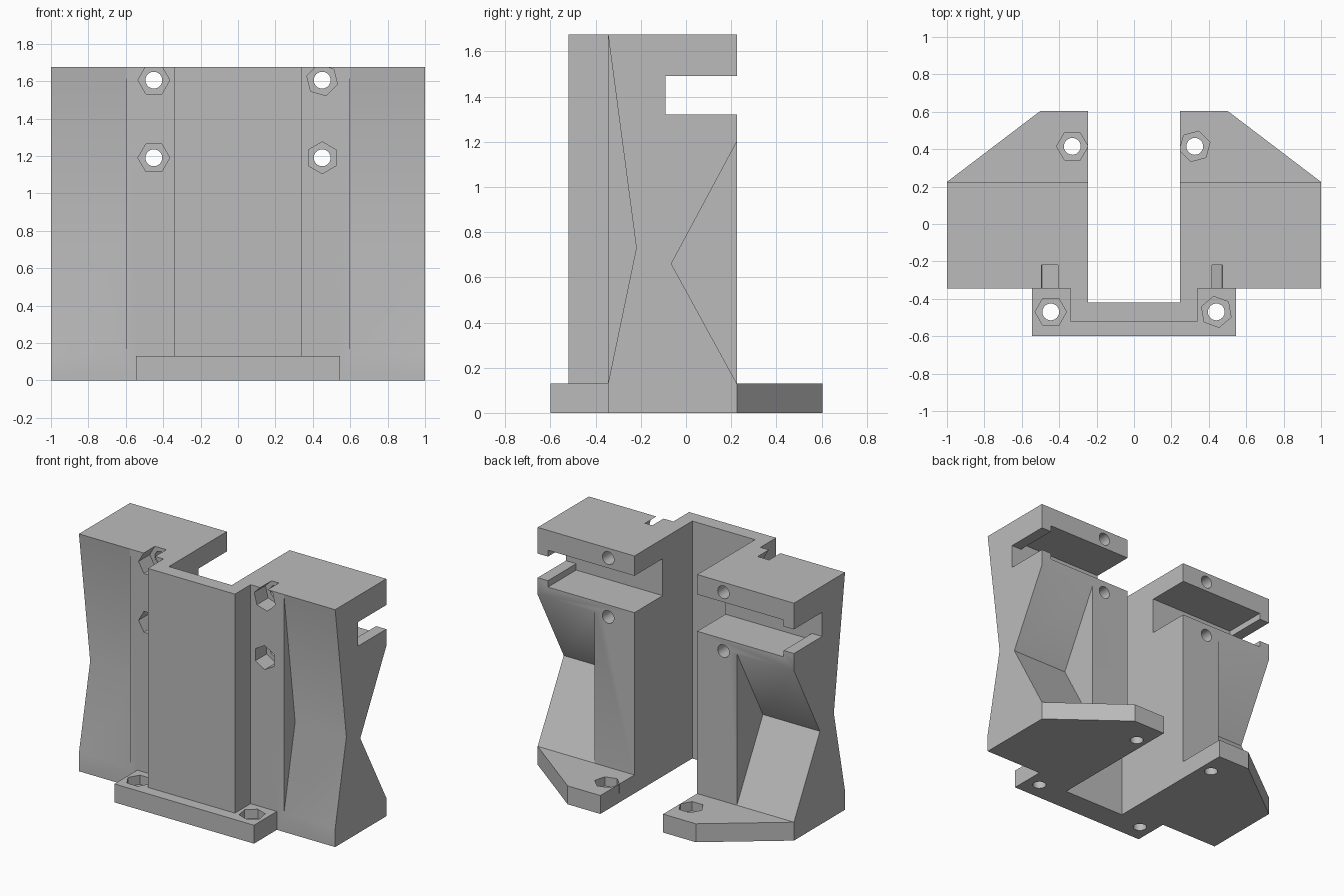
import bpy, bmesh, math
from mathutils import Matrix, Vector

cube = bpy.data.objects.get("Cube")
if cube:
    bpy.data.objects.remove(cube, do_unlink=True)

TOP, BASE = 1.675, 0.13

grey = bpy.data.materials.new("plain grey")
grey.use_nodes = True
grey.diffuse_color = (0.5, 0.5, 0.5, 1)
grey.node_tree.nodes["Principled BSDF"].inputs["Base Color"].default_value = (0.5, 0.5, 0.5, 1)


def prism(name, profile, start, end, axis="Z"):
    """Extrude a closed 2D profile along z (xy points) or along x (yz points)."""
    bm = bmesh.new()
    place = (lambda p, t: (p[0], p[1], t)) if axis == "Z" else (lambda p, t: (t, p[0], p[1]))
    face = bm.faces.new([bm.verts.new(place(p, start)) for p in profile])
    ext = bmesh.ops.extrude_face_region(bm, geom=[face])
    move = Vector(place((0, 0), end - start))
    bmesh.ops.translate(bm, vec=move, verts=[g for g in ext["geom"] if isinstance(g, bmesh.types.BMVert)])
    bmesh.ops.recalc_face_normals(bm, faces=bm.faces)
    return finish(name, bm)


def finish(name, bm):
    mesh = bpy.data.meshes.new(name)
    bm.to_mesh(mesh)
    bm.free()
    mesh.materials.append(grey)
    ob = bpy.data.objects.new(name, mesh)
    bpy.context.collection.objects.link(ob)
    return ob


def rod(name, sides, radius, centre, length, axis, turn=0):
    """Round or hexagonal rod along y or z; turn sets the first corner's angle."""
    bm = bmesh.new()
    m = Matrix.Rotation(math.radians(turn), 4, "Z")
    if axis == "Y":
        m = Matrix.Rotation(math.radians(90), 4, "X") @ m
    ring = [(radius * math.cos(a), radius * math.sin(a))
            for a in (2 * math.pi * i / sides for i in range(sides))]
    ob = prism(name, ring, -length / 2, length / 2)
    ob.data.transform(Matrix.Translation(centre) @ m)
    bm.free()
    return ob


def combine(target, other, operation):
    mod = target.modifiers.new(operation.lower(), "BOOLEAN")
    mod.operation, mod.object, mod.solver = operation, other, "EXACT"
    bpy.context.view_layer.objects.active = target
    bpy.ops.object.modifier_apply(modifier=mod.name)
    bpy.data.objects.remove(other, do_unlink=True)


def mirrored(half):
    """Complete a right-hand outline with its left-hand copy."""
    return half + [(-x, y) for x, y in reversed(half)]


# Upright body with the open channel at the back
body = prism("bracket_body", mirrored([
    (0.34, -0.52), (0.34, -0.345), (1, -0.345), (1, 0.225),
    (0.245, 0.225), (0.245, -0.42)]), 0, TOP)

# Base plate with front flange and chamfered rear feet
base = prism("base_plate", mirrored([
    (0.545, -0.6), (0.545, -0.345), (1, -0.345), (1, 0.225),
    (0.5, 0.605), (0.245, 0.605), (0.245, -0.42)]), 0, BASE)
combine(body, base, "UNION")

for side in (-1, 1):
    # V-shaped reliefs at front and back of each outer wing
    front_v = [(-0.345, BASE), (-0.22, 0.73), (-0.345, TOP), (-0.5, TOP), (-0.5, BASE)]
    back_v = [(0.225, BASE), (-0.065, 0.66), (0.225, 1.2), (0.4, 1.2), (0.4, BASE)]
    combine(body, prism("front_relief", front_v, side * 0.6, side * 1.1, "X"), "DIFFERENCE")
    combine(body, prism("back_relief", back_v, side * 0.555, side * 1.1, "X"), "DIFFERENCE")

    # Rear slot, narrower at the outer lip
    for outer, low, high in ((0.92, 1.275, 1.535), (1.1, 1.32, 1.49)):
        slot = [(-0.09, low), (0.4, low), (0.4, high), (-0.09, high)]
        combine(body, prism("slot", slot, side * 0.15, side * outer, "X"), "DIFFERENCE")

    # Clamp screw holes with hexagonal nut pockets in the front
    for z, turn in ((1.605, 44 if side > 0 else 0), (1.19, 30 if side > 0 else 0)):
        x = side * 0.45
        combine(body, rod("nut_pocket", 6, 0.085, (x, -0.345, z), 0.25, "Y", turn), "DIFFERENCE")
        combine(body, rod("screw_hole", 24, 0.045, (x, 0, z), 1.4, "Y"), "DIFFERENCE")

# Mounting holes with nut pockets in the base
for x, y, turn in ((-0.445, -0.47, 0), (0.44, -0.47, -20), (-0.33, 0.415, 0), (0.325, 0.415, 15)):
    combine(body, rod("base_pocket", 6, 0.084, (x, y, BASE), 0.13, "Z", turn), "DIFFERENCE")
    combine(body, rod("base_hole", 24, 0.045, (x, y, 0), 0.5, "Z"), "DIFFERENCE")

bpy.ops.object.select_all(action="DESELECT")
body.select_set(True)
bpy.context.view_layer.objects.active = body
bpy.ops.object.shade_smooth_by_angle(angle=math.radians(30))
